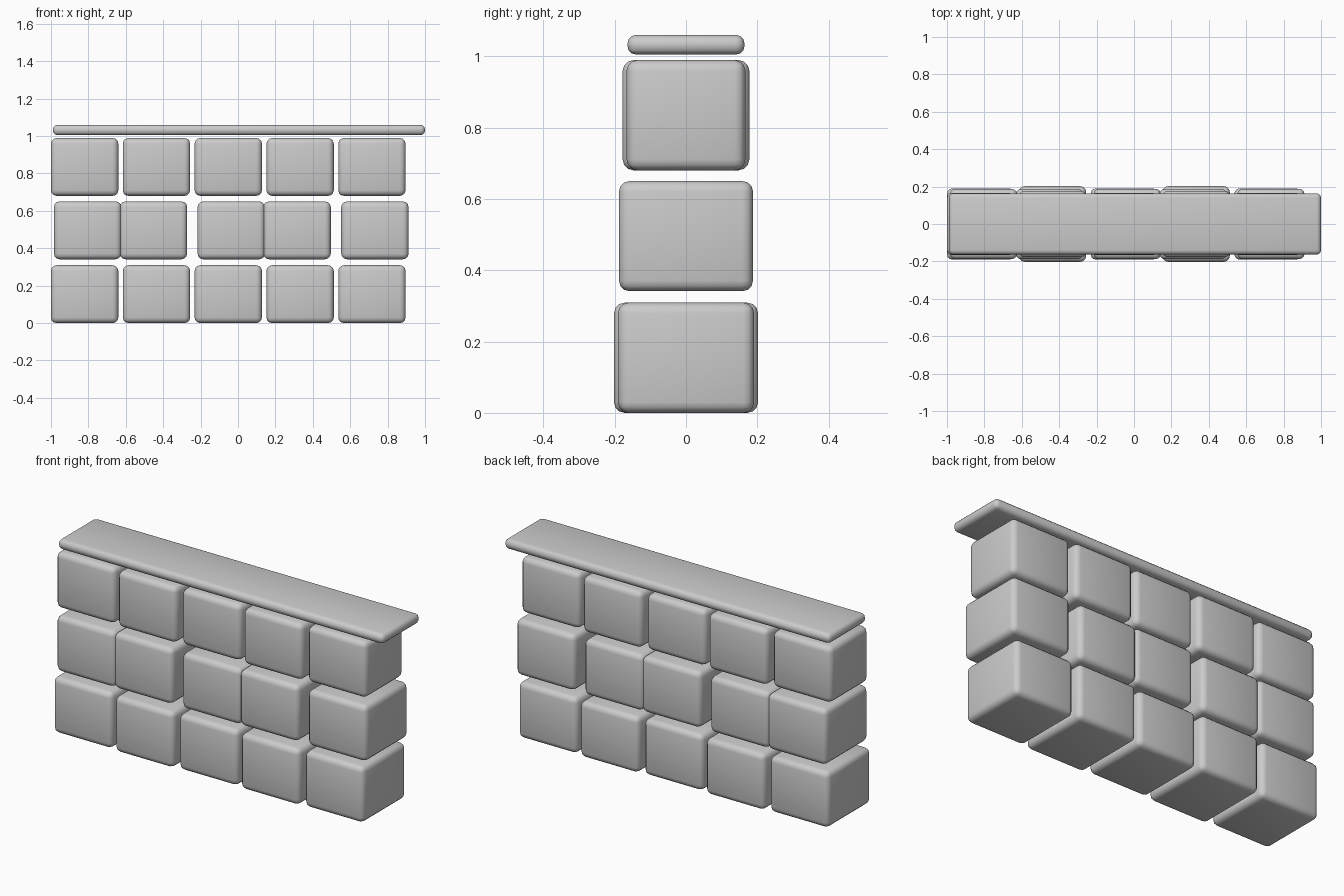
import bpy

if "Cube" in bpy.data.objects:
    bpy.data.objects.remove(bpy.data.objects["Cube"])


def rounded_block(name, center, size, bevel, segments=3):
    bpy.ops.mesh.primitive_cube_add(size=1, location=center)
    ob = bpy.context.object
    ob.name = name
    ob.scale = size
    bpy.ops.object.transform_apply(location=False, rotation=False, scale=True)
    mod = ob.modifiers.new("rounded_edges", 'BEVEL')
    mod.width = bevel
    mod.segments = segments
    mod.limit_method = 'NONE'
    bpy.ops.object.shade_smooth()
    return ob


COLUMNS = 5
PITCH_X, PITCH_Z = 0.384, 0.339
BRICK_W, BRICK_H = 0.36, 0.309

# Three courses: (depth of even bricks, depth of odd bricks, sideways stagger)
courses = [(0.382, 0.404, 0.0), (0.376, 0.376, 0.016), (0.333, 0.355, 0.0)]

for row, (even_depth, odd_depth, stagger) in enumerate(courses):
    for col in range(COLUMNS):
        odd = col % 2
        x = -0.82 + col * PITCH_X + (-stagger if odd else stagger)
        z = BRICK_H / 2 + row * PITCH_Z + 0.002 * (row > 0)
        rounded_block(f"stone_block_{row + 1}_{col + 1}", (x, 0, z),
                      (BRICK_W, odd_depth if odd else even_depth, BRICK_H), 0.03)

# Thin coping slab along the top
rounded_block("coping_slab", (0.005, 0, 1.032), (1.99, 0.328, 0.055), 0.024)
